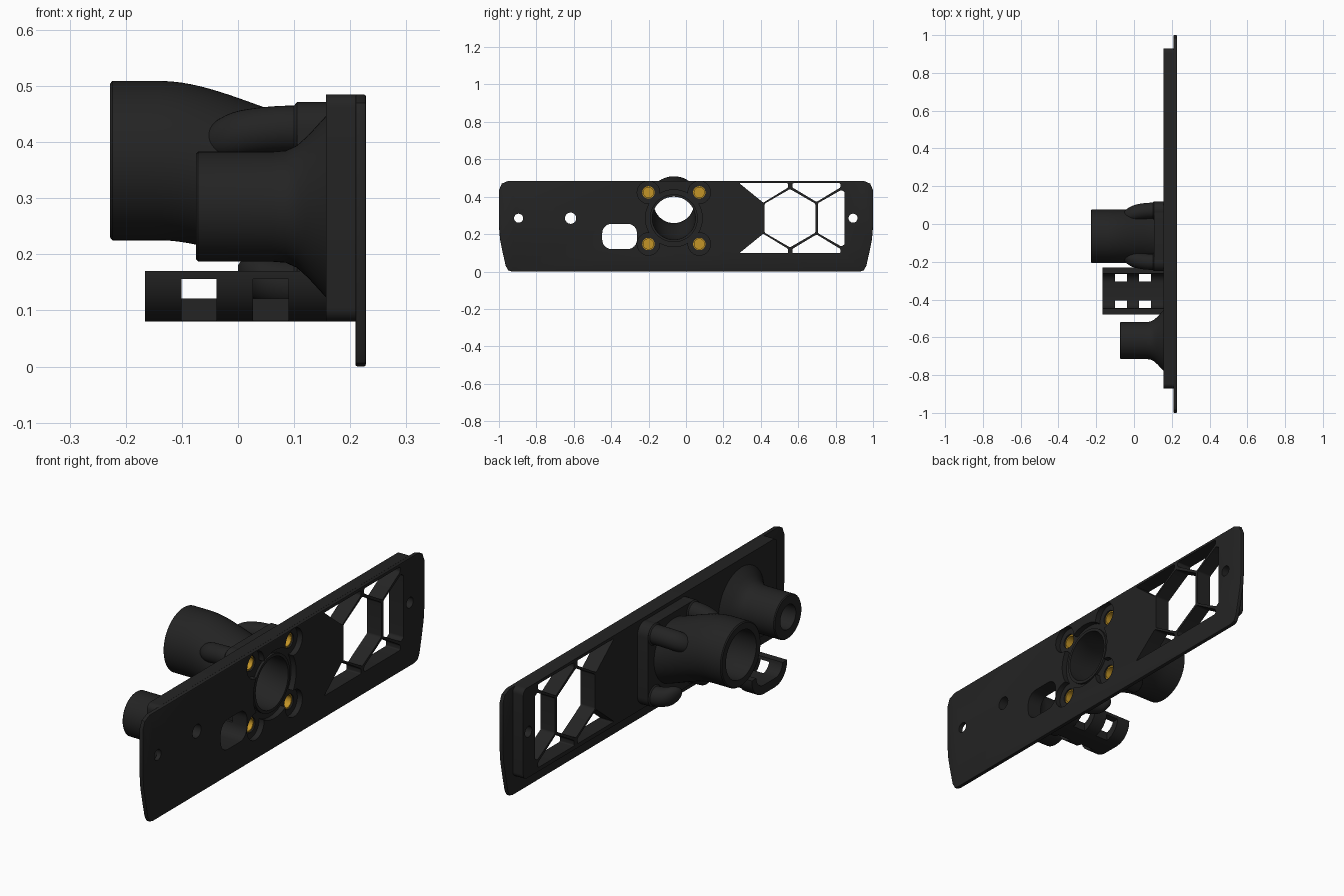
import bpy, bmesh
from math import cos, sin, pi, radians

cube = bpy.data.objects.get("Cube")
if cube:
    bpy.data.objects.remove(cube)


def material(name, rgb):
    m = bpy.data.materials.new(name)
    m.use_nodes = True
    m.diffuse_color = (*rgb, 1)
    bsdf = next(n for n in m.node_tree.nodes if n.type == 'BSDF_PRINCIPLED')
    bsdf.inputs["Base Color"].default_value = (*rgb, 1)
    return m


BLACK = material("matte black", (0.017, 0.017, 0.017))
BRASS = material("brass", (0.55, 0.3, 0.02))


def finish(bm, name, mat=BLACK):
    bmesh.ops.recalc_face_normals(bm, faces=bm.faces)
    me = bpy.data.meshes.new(name)
    bm.to_mesh(me)
    bm.free()
    ob = bpy.data.objects.new(name, me)
    bpy.context.collection.objects.link(ob)
    me.materials.append(mat)
    return ob


def prism(name, outlines, x0, x1, radius=0.0):
    """Extrude (y, z) outlines along x, rounding the corners."""
    bm = bmesh.new()
    for pts in outlines:
        face = bm.faces.new([bm.verts.new((x0, y, z)) for y, z in pts])
        ext = bmesh.ops.extrude_face_region(bm, geom=[face])
        for v in ext["geom"]:
            if isinstance(v, bmesh.types.BMVert):
                v.co.x = x1
    if radius:
        edges = [e for e in bm.edges if abs(e.verts[0].co.x - e.verts[1].co.x) > 1e-4]
        bmesh.ops.bevel(bm, geom=edges, offset=radius, segments=6, profile=0.5, affect='EDGES')
    return finish(bm, name)


def rect(y0, y1, z0, z1):
    return [(y0, z0), (y1, z0), (y1, z1), (y0, z1)]


def loft(name, rings, mat=BLACK, n=48):
    """Skin circles given as (x, y, z, radius)."""
    bm = bmesh.new()
    loops = [[bm.verts.new((x, y + r * cos(2 * pi * i / n), z + r * sin(2 * pi * i / n)))
              for i in range(n)] for x, y, z, r in rings]
    for a, b in zip(loops, loops[1:]):
        for i in range(n):
            j = (i + 1) % n
            bm.faces.new((a[i], a[j], b[j], b[i]))
    bm.faces.new(loops[0])
    bm.faces.new(loops[-1])
    return finish(bm, name, mat)


def rod(name, y, z, r, x0, x1):
    return loft(name, [(x0, y, z, r), (x1, y, z, r)])


def apply(ob, kind, **settings):
    mod = ob.modifiers.new(kind, kind)
    for key, value in settings.items():
        setattr(mod, key, value)
    bpy.context.view_layer.objects.active = ob
    bpy.ops.object.modifier_apply(modifier=mod.name)


def cut(ob, *cutters):
    for c in cutters:
        apply(ob, 'BOOLEAN', operation='DIFFERENCE', solver='EXACT', object=c)


CY, CZ = -0.065, 0.285          # flange axis
SY = -0.617                     # small spigot axis
UY = -0.355                     # cradle axis
SCREWS = [(CY + a * 0.136, CZ + b * 0.138, a, b) for a in (-1, 1) for b in (-1, 1)]

# Main parts of the panel
half = [(0.93, 0), (0.95, 0.006), (0.964, 0.03), (0.982, 0.11), (0.994, 0.17), (1, 0.24),
        (1, 0.435), (0.985, 0.47), (0.95, 0.485)]
front_plate = prism("front_plate", [half + [(-y, z) for y, z in reversed(half)]], 0.209, 0.228)
apply(front_plate, 'BEVEL', width=0.004, segments=2, limit_method='ANGLE', angle_limit=radians(60))
backing_block = prism("backing_block", [rect(-0.87, 0.93, 0.08, 0.485)], 0.157, 0.212, 0.025)
flange_pad = prism("flange_pad", [rect(CY - 0.185, CY + 0.185, CZ - 0.185, CZ + 0.185)],
                   0.105, 0.16, 0.048)


# Offset main duct
def duct(x0, x1, r0, r1, steps=24):
    rings = []
    for i in range(steps + 1):
        x = x0 + (x1 - x0) * i / steps
        t = min(max((x + 0.14) / 0.34, 0), 1)
        s = t * t * (3 - 2 * t)
        rings.append((x, CY, 0.367 - 0.082 * s, r0 + (r1 - r0) * s))
    return rings


main_duct = loft("main_duct", [(-0.228, CY, 0.367, 0.137)] + duct(-0.224, 0.2, 0.142, 0.142), n=64)
bore = loft("bore_cutter", duct(-0.26, 0.26, 0.108, 0.115), n=64)
seal_lip = rod("seal_lip", CY, CZ, 0.128, 0.19, 0.214)

# Screw bosses, long above and short below, with noses leaning to the duct
bosses = []
for y, z, a, b in SCREWS:
    tip = -0.065 if b > 0 else 0.0
    rings = []
    for k in range(13):
        t = k / 12
        lean = (1 - t) ** 2
        r = 0.042 * min(1, (1 - (1 - min(1, 2.2 * t + 0.02)) ** 2) ** 0.5)
        rings.append((tip + (0.1 - tip) * t, y - a * 0.035 * lean, z - b * 0.025 * lean, r))
    rings += [(0.105, y, z, 0.048), (0.16, y, z, 0.048)]
    bosses.append(loft("screw_boss", rings, n=32))

# Small flared spigot
spigot = loft("small_spigot", [(x, SY, CZ, r) for x, r in
              [(-0.075, 0.094), (-0.071, 0.098), (0.06, 0.098), (0.085, 0.1), (0.105, 0.109),
               (0.125, 0.127), (0.157, 0.162), (0.16, 0.162)]])
spigot_bore = rod("spigot_bore_cutter", SY, CZ, 0.055, -0.1, 0.145)

# U-shaped cradle with side windows
cradle = prism("cradle", [rect(UY - 0.125, UY + 0.125, 0.08, 0.3)], -0.166, 0.16, 0.085)
slot = prism("slot_cutter", [rect(UY - 0.093, UY + 0.093, 0.12, 0.255)], -0.3, 0.3, 0.05)
cradle_top = prism("cradle_top_cutter", [rect(UY - 0.2, UY + 0.2, 0.17, 0.4)], -0.3, 0.3)
cut(cradle, slot, cradle_top)
cradle_cutters = [cradle_top]
for x0, x1 in ((-0.101, -0.038), (0.027, 0.09)):
    c = prism("cradle_window_cutter",
              [rect(UY + 0.05, UY + 0.2, 0.03, 0.156), rect(UY - 0.2, UY - 0.05, 0.03, 0.156)], x0, x1)
    cut(cradle, c)
    cradle_cutters.append(c)

# Honeycomb window openings, mirrored about the centre height
hexagon = [(0.556 + 0.156 * sin(i * pi / 3), CZ + 0.156 * cos(i * pi / 3)) for i in range(6)]
end_cell = [(0.705, 0.205), (0.83, 0.134), (0.848, 0.145), (0.848, 0.425), (0.83, 0.436), (0.705, 0.365)]
corner_a = [(0.285, 0.472), (0.546, 0.472), (0.546, 0.449), (0.413, 0.368)]
corner_b = [(0.569, 0.472), (0.825, 0.472), (0.825, 0.449), (0.698, 0.372), (0.569, 0.449)]
flip = [[(y, 2 * CZ - z) for y, z in pts] for pts in (corner_a, corner_b)]
window = prism("window_cutter", [hexagon, end_cell, corner_a, corner_b] + flip, 0.1, 0.3, 0.006)

# Through holes, flange recess and screw holes
holes = [rod("hole_cutter", y, CZ, r, 0.1, 0.3) for y, r in ((-0.895, 0.024), (SY, 0.03), (0.893, 0.024))]
recess = [rod("recess_cutter", CY, CZ, 0.152, 0.203, 0.3)]
recess += [rod("recess_cutter", y, z, 0.06, 0.203, 0.3) for y, z, a, b in SCREWS]
screw_holes = [rod("screw_hole_cutter", y, z, 0.033, 0.118, 0.3) for y, z, a, b in SCREWS]

cut(front_plate, window, slot, *holes, *recess)
cut(backing_block, window, slot, bore, *holes, *recess, *screw_holes)
cut(flange_pad, bore, *screw_holes)
cut(main_duct, bore)
cut(seal_lip, bore)
cut(spigot, spigot_bore, holes[1])
for boss in bosses:
    cut(boss, bore, *screw_holes)

for c in [bore, spigot_bore, slot, window] + cradle_cutters + holes + recess + screw_holes:
    bpy.data.objects.remove(c)

# Brass threaded inserts
inserts = [loft("threaded_insert", [(x, y, z, r) for x, r in
           [(0.12, 0.034), (0.196, 0.034), (0.196, 0.027), (0.15, 0.027)]], BRASS, 24)
           for y, z, a, b in SCREWS]

# Smooth curved walls, keep edges crisp
bpy.ops.object.select_all(action='DESELECT')
for ob in [front_plate, backing_block, flange_pad, main_duct, seal_lip, spigot, cradle] + bosses + inserts:
    ob.select_set(True)
bpy.context.view_layer.objects.active = front_plate
bpy.ops.object.shade_smooth_by_angle(angle=radians(35))
